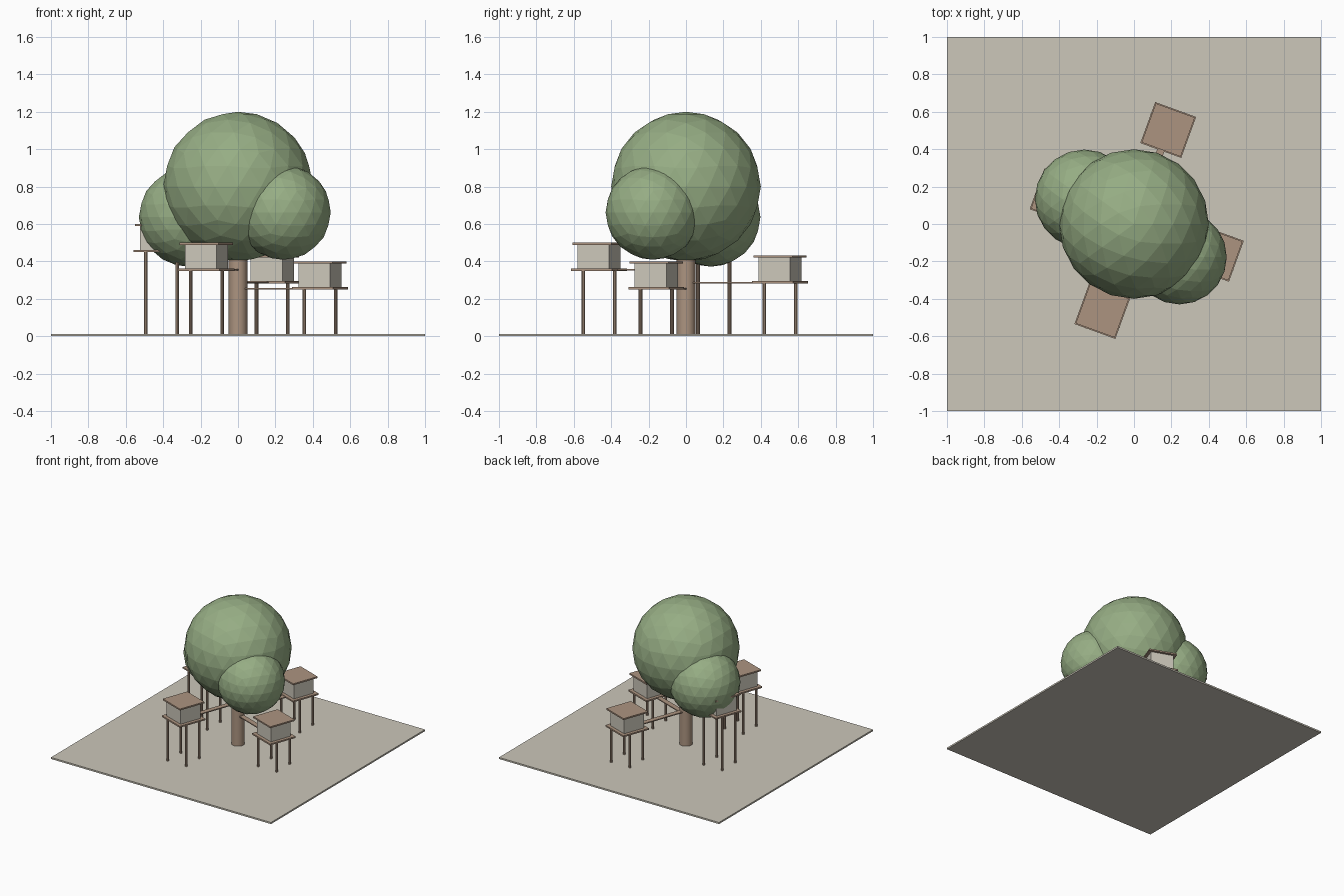
import bpy
from math import radians, cos, sin
from mathutils import Vector

if "Cube" in bpy.data.objects:
    bpy.data.objects.remove(bpy.data.objects["Cube"], do_unlink=True)


def material(name, rgb):
    """Flat material from 0-255 display values."""
    def lin(c):
        c /= 255
        return c / 12.92 if c <= 0.04045 else ((c + 0.055) / 1.055) ** 2.4
    color = [lin(c) for c in rgb] + [1]
    m = bpy.data.materials.new(name)
    m.use_nodes = True
    m.diffuse_color = color
    m.node_tree.nodes["Principled BSDF"].inputs["Base Color"].default_value = color
    return m


beige = material("pale beige", (204, 199, 186))
wood = material("warm brown wood", (172, 148, 128))
leaf = material("leaf green", (150, 173, 132))


def finish(name, mat):
    ob = bpy.context.object
    ob.name = name
    ob.data.materials.append(mat)
    return ob


def box(name, size, center, mat, turn=0):
    bpy.ops.mesh.primitive_cube_add(size=1, location=center, rotation=(0, 0, turn))
    bpy.context.object.scale = size
    return finish(name, mat)


def cylinder(name, radius, x, y, z0, z1, sides, mat):
    bpy.ops.mesh.primitive_cylinder_add(
        vertices=sides, radius=radius, depth=z1 - z0, location=(x, y, (z0 + z1) / 2))
    return finish(name, mat)


def foliage(name, radius, center):
    bpy.ops.mesh.primitive_ico_sphere_add(subdivisions=3, radius=radius, location=center)
    return finish(name, leaf)


GROUND = 0.013
THICK = 0.012
TRUNK_R = 0.05

# Ground slab
box("ground", (2, 2, GROUND), (0, 0, GROUND / 2), beige)

# Tree
trunk = cylinder("trunk", TRUNK_R, 0, 0, GROUND, 0.6, 16, wood)
bpy.ops.object.shade_smooth_by_angle()
foliage("crown_main", 0.4, (0, 0, 0.8))
foliage("crown_right", 0.265, (-0.265, 0.133, 0.637))
foliage("crown_left", 0.253, (0.243, -0.177, 0.662))


def cabin(name, angle, dist, base):
    """Raised cabin turned toward the trunk, with posts and a footbridge."""
    turn = radians(angle)
    out = Vector((cos(turn), sin(turn), 0))
    c = out * dist

    def slab(part, side, z0, z1, mat):
        box(f"{name}_{part}", (side, side, z1 - z0), (c.x, c.y, (z0 + z1) / 2), mat, turn)

    top = base + 0.15
    slab("platform", 0.233, base, base + THICK, wood)
    slab("walls", 0.18, base + THICK, top - THICK, beige)
    slab("roof", 0.222, top - THICK, top, wood)

    # Four posts
    for sx in (-1, 1):
        for sy in (-1, 1):
            cylinder(f"{name}_post", 0.01, c.x + sx * 0.084, c.y + sy * 0.084,
                     GROUND, base, 10, wood)

    # Footbridge from trunk to platform
    start, end = TRUNK_R - 0.004, dist - 0.115
    mid = out * (start + end) / 2
    box(f"{name}_bridge", (end - start, 0.04, 0.008), (mid.x, mid.y, base + 0.005), wood, turn)


cabin("back_cabin", 70, 0.535, 0.282)
cabin("right_cabin", 160, 0.435, 0.45)
cabin("front_cabin", 250, 0.495, 0.35)
cabin("left_cabin", 340, 0.466, 0.25)
